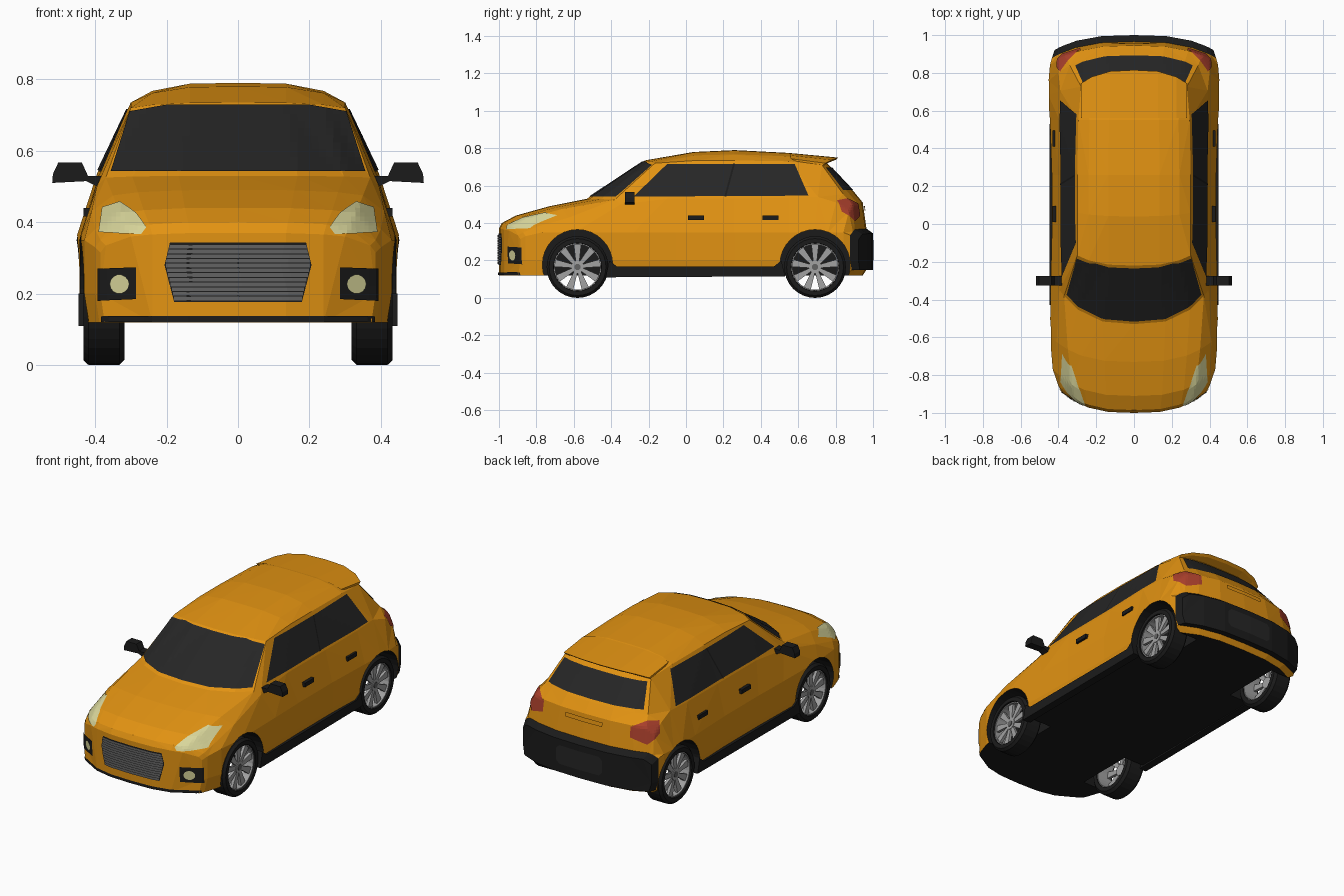
import bpy, bmesh, math
from mathutils import Vector
from mathutils.bvhtree import BVHTree

if "Cube" in bpy.data.objects:
    bpy.data.objects.remove(bpy.data.objects["Cube"])


def material(name, r, g, b):
    m = bpy.data.materials.new(name)
    m.diffuse_color = (r, g, b, 1)
    m.use_nodes = True
    m.node_tree.nodes["Principled BSDF"].inputs["Base Color"].default_value = m.diffuse_color
    return m


PAINT = material("orange_paint", .76, .29, .006)
BLACK = material("black_trim", .011, .011, .011)
GLASS = material("dark_glass", .019, .019, .019)
LAMP = material("pale_lamp", .70, .68, .33)
RED = material("red_lamp", .40, .05, .025)
SILVER = material("wheel_silver", .36, .36, .36)
GREY = material("grille_grey", .125, .125, .125)


def add(name, parts, mat, mirror=True, solid=True):
    """Join (verts, faces) parts into one object, optionally mirrored in x."""
    bm = bmesh.new()
    for verts, faces in parts:
        for s in ((1, -1) if mirror else (1,)):
            vs = [bm.verts.new((s * v[0], v[1], v[2])) for v in verts]
            for f in faces:
                bm.faces.new([vs[i] for i in (f if s > 0 else f[::-1])])
    if solid:
        bmesh.ops.remove_doubles(bm, verts=bm.verts, dist=1e-5)
        bmesh.ops.recalc_face_normals(bm, faces=bm.faces)
    me = bpy.data.meshes.new(name)
    bm.to_mesh(me)
    bm.free()
    me.materials.append(mat)
    ob = bpy.data.objects.new(name, me)
    bpy.context.collection.objects.link(ob)
    return ob


def prism(pts, lo, hi, axis='x'):
    n = len(pts)
    put = (lambda h, p: (h, p[0], p[1])) if axis == 'x' else (lambda h, p: (p[0], h, p[1]))
    verts = [put(h, p) for h in (lo, hi) for p in pts]
    faces = [list(range(n)), list(range(2 * n - 1, n - 1, -1))]
    faces += [[i, (i + 1) % n, n + (i + 1) % n, n + i] for i in range(n)]
    return verts, faces


def circle(cy, cz, r, n):
    return [(cy + r * math.cos(2 * math.pi * i / n), cz + r * math.sin(2 * math.pi * i / n)) for i in range(n)]


def lathe(prof, cy, cz, n):
    """Closed (x, radius) profile swept round a wheel axle."""
    k = len(prof)
    verts = []
    for i in range(n):
        a = 2 * math.pi * i / n
        verts += [(x, cy + r * math.cos(a), cz + r * math.sin(a)) for x, r in prof]
    faces = [[i * k + j, i * k + (j + 1) % k, (i + 1) % n * k + (j + 1) % k, (i + 1) % n * k + j]
             for i in range(n) for j in range(k)]
    return verts, faces


# Body shell: y, bow, top z, top edge x, top edge z, belt x, belt z, half width
STATIONS = [
    (-1.0, .17, .37, .30, .36, .37, .335, .385),
    (-.985, .17, .40, .31, .385, .385, .35, .40),
    (-.91, .15, .44, .33, .425, .40, .38, .43),
    (-.73, .13, .49, .35, .475, .41, .43, .445),
    (-.53, .25, .53, .37, .525, .395, .50, .44),
    (-.22, .17, .735, .30, .72, .39, .53, .435),
    (.04, .06, .78, .30, .735, .39, .53, .435),
    (.26, 0, .79, .30, .735, .39, .53, .435),
    (.55, 0, .775, .295, .73, .395, .535, .445),
    (.74, -.05, .735, .28, .71, .39, .54, .455),
    (.90, -.13, .565, .34, .555, .40, .51, .452),
    (.945, -.10, .51, .36, .50, .40, .46, .445),
    (.965, -.09, .37, .39, .365, .41, .355, .435),
    (1.0, -.09, .345, .38, .34, .395, .33, .42)]
verts, faces = [], []
for y, bow, zt, xe, ze, xb, zb, w in STATIONS:
    z0 = .15 if y > .96 else .12
    top = lambda f: (f * xe, ze + (zt - ze) * (1 - f ** 4))
    sec = [(0, z0), (.45 * xe, z0), (.8 * xe, z0), (.97 * w, z0), (w, .2), (w, min(.35, zb - .02)),
           (xb, zb), top(1), top(.8), top(.45), top(0)]
    verts += [(x, y + bow * (x / .44) ** 3, z) for x, z in sec]
N = 11
for i in range(len(STATIONS) - 1):
    faces += [[i * N + j, i * N + j + 1, i * N + N + j + 1, i * N + N + j] for j in range(N - 1)]
for b in (0, (len(STATIONS) - 1) * N):
    faces += [[b + k for k in f] for f in ([0, 1, 9, 10], [1, 2, 8, 9], [2, 3, 4, 5, 6, 7, 8])]
body = add("body_shell", [(verts, faces)], PAINT)
bm = bmesh.new()
bm.from_mesh(body.data)
bmesh.ops.triangulate(bm, faces=bm.faces)
bm.to_mesh(body.data)
SKIN = BVHTree.FromBMesh(bm)
bm.free()

# Wheel arches cut out of the body
AXLES = (-.58, .69)
cutter = add("arch_cutter", [prism(circle(y, .177, .188, 32), .27, .6) for y in AXLES], BLACK)
cutter.hide_render = True
mod = body.modifiers.new("arches", 'BOOLEAN')
mod.operation, mod.solver, mod.object = 'DIFFERENCE', 'EXACT', cutter
dg = bpy.context.evaluated_depsgraph_get()
cut = bpy.data.meshes.new_from_object(body.evaluated_get(dg))
body.modifiers.clear()
body.data = cut
bpy.data.objects.remove(cutter)
cut.materials.clear()
cut.materials.append(PAINT)
cut.materials.append(BLACK)
for p in cut.polygons:
    c, n = p.center, p.normal
    well = any(math.hypot(c.y - y, c.z - .177) < .19 for y in AXLES) and (abs(n.x) < .5 or abs(c.x) < .3)
    floor = n.z < -.7 and c.z < .2
    bumper = c.y + .09 * (abs(c.x) / .44) ** 3 > .967 and c.z < .362
    p.material_index = 1 if well or floor or bumper else 0


def decal(name, polys, d, mat, off=.004, mirror=False, step=.02):
    """Thin plates: outlines in (sideways, z) projected onto the body along -d."""
    d = Vector(d).normalized()
    u = Vector((-d.y, d.x, 0))
    parts = []
    for pts in polys:
        bm = bmesh.new()
        f = bm.faces.new([bm.verts.new((a, b, 0)) for a, b in pts])
        f.normal_update()
        if f.normal.z < 0:
            f.normal_flip()
        for k in (0, 1):
            no = Vector((1 - k, k, 0))
            lo, hi = min(p[k] for p in pts), max(p[k] for p in pts)
            for i in range(1, int((hi - lo) / step) + 1):
                bmesh.ops.bisect_plane(bm, geom=bm.verts[:] + bm.edges[:] + bm.faces[:],
                                       plane_co=no * (lo + i * step), plane_no=no)
        for v in bm.verts[:]:
            hit, n, _, _ = SKIN.ray_cast(u * v.co.x + Vector((0, 0, v.co.y)) + d * 3, -d)
            if hit is None:
                bm.verts.remove(v)
            else:
                v.co = hit + (n if n.dot(d) > 0 else -n) * off
        bm.verts.index_update()
        parts.append(([v.co[:] for v in bm.verts], [[v.index for v in f.verts] for f in bm.faces]))
        bm.free()
    return add(name, parts, mat, mirror, solid=False)


def sym(pts):
    return pts + [(-x, z) for x, z in reversed(pts)]


FRONT, BACK, SIDE = (0, -1, 0), (0, 1, 0), (1, 0, 0)
# Glass
decal("windscreen", [sym([(.355, .54), (.302, .708), (.2, .726)])], FRONT, GLASS)
decal("rear_window", [sym([(.31, .575), (.27, .695)])], BACK, GLASS)
decal("side_windows", [[(-.28, .54), (-.10, .715), (.58, .715), (.655, .545)]], SIDE, GLASS, mirror=True)
decal("window_pillars", [[(.205, .54), (.215, .54), (.262, .715), (.252, .715)]], SIDE, BLACK, .006, True)
# Lamps
decal("headlights", [[(.378, .44), (.33, .455), (.285, .425), (.255, .385), (.27, .365), (.388, .37)]],
      FRONT, LAMP, mirror=True, step=.012)
decal("tail_lights", [[(.295, .52), (.36, .53), (.45, .50), (.455, .44), (.37, .41), (.30, .46)]],
      (1, 1, 0), RED, mirror=True, step=.012)
decal("fog_panels", [[(.284, .274), (.39, .27), (.39, .18), (.284, .185)]], FRONT, BLACK, mirror=True)
decal("fog_lamps", [circle(.328, .227, .027, 14)], FRONT, LAMP, .008, True)
# Grille with slats, chin strip, tailgate handle and plate recess
decal("grille_back", [sym([(.178, .176), (.205, .28), (.19, .343)])], FRONT, BLACK, .003)
slats = []
for i in range(12):
    z = .181 + i * .0132
    x = .176 + .026 * min(1, (z - .176) / .104) - .015 * max(0, (z - .28) / .063)
    slats.append(sym([(x, z), (x, z + .0105)]))
decal("grille_slats", slats, FRONT, GREY, .007)
decal("chin_strip", [sym([(.38, .121), (.38, .137)])], FRONT, BLACK)
decal("tailgate_handle", [sym([(.12, .465), (.12, .49)])], BACK, PAINT, .008)
decal("plate_recess", [sym([(.13, .20), (.15, .22), (.15, .29), (.13, .31)])], BACK, GLASS, .004)

# Side skirts, door handles, mirrors
add("side_skirts", [prism([(-.43, .11), (-.41, .2), (-.37, .168), (.47, .168), (.51, .2), (.53, .115)], .40, .447)], BLACK)
add("door_handles", [prism([(y, .416), (y + .085, .416), (y + .085, .44), (y, .44)], .40, .432)
                     for y in (.01, .41)], BLACK)
add("door_mirrors", [prism([(.37, .50), (.395, .50), (.425, .515), (.52, .51), (.518, .535), (.503, .567),
                            (.437, .567), (.42, .53), (.37, .53)], -.325, -.275, 'y')], BLACK)

# Roof spoiler
sv, sf = [], []
FR = (-1, -.8, -.45, 0, .45, .8, 1)
for f in FR:
    x, drop, back = .28 * f, .03 * f ** 4, .07 * abs(f) ** 3
    sv += [(x, .56, .774 - drop), (x, .815 - back, .75 - drop), (x, .80 - back, .738 - drop), (x, .70, .70 - drop * .5)]
for i in range(len(FR) - 1):
    sf += [[4 * i + j, 4 * i + (j + 1) % 4, 4 * i + 4 + (j + 1) % 4, 4 * i + 4 + j] for j in range(4)]
sf += [[0, 1, 2, 3], [27, 26, 25, 24]]
add("roof_spoiler", [(sv, sf)], PAINT, mirror=False)

# Wheels
R = .165
add("tyres", [lathe([(.318, .125), (.318, .15), (.332, R), (.418, R), (.432, .152), (.432, .128)], y, R, 32)
              for y in AXLES], BLACK)
add("wheel_rims", [lathe([(.325, .121), (.325, .126), (.422, .127), (.422, .121)], y, R, 32) for y in AXLES], SILVER)
spokes = []
for y in AXLES:
    for i in range(9):
        a = math.pi / 2 + 2 * math.pi * i / 9
        c, s = math.cos(a), math.sin(a)
        spokes.append(prism([(y + r * c - t * s, R + r * s + t * c)
                             for r, t in ((.02, -.009), (.124, -.02), (.124, .02), (.02, .009))], .395, .412))
    spokes.append(prism(circle(y, R, .034, 16), .385, .416))
add("wheel_spokes", spokes, SILVER)
add("hub_caps", [prism(circle(y, R, .017, 12), .41, .42) for y in AXLES], GREY)
